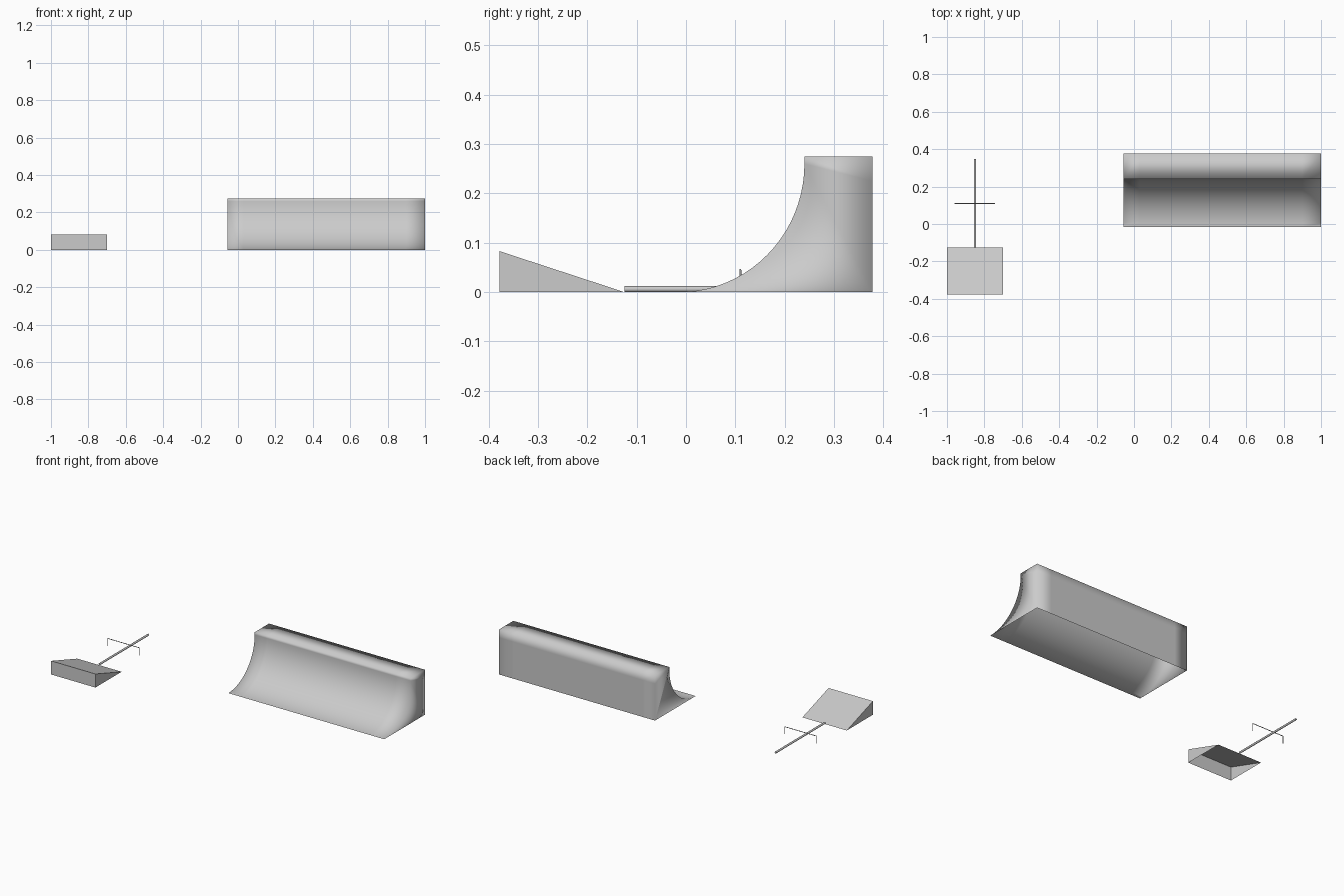
import bpy, bmesh, math
from mathutils import Vector

cube = bpy.data.objects.get("Cube")
if cube:
    bpy.data.objects.remove(cube, do_unlink=True)

# One concrete grey for everything
grey = bpy.data.materials.new("concrete_grey")
grey.use_nodes = True
COLOUR = (0.6, 0.6, 0.6, 1)
grey.diffuse_color = COLOUR
grey.node_tree.nodes["Principled BSDF"].inputs["Base Color"].default_value = COLOUR


def finish(name, bm, smooth=False):
    mesh = bpy.data.meshes.new(name)
    bm.to_mesh(mesh)
    bm.free()
    mesh.materials.append(grey)
    for p in mesh.polygons:
        p.use_smooth = smooth
    obj = bpy.data.objects.new(name, mesh)
    bpy.context.collection.objects.link(obj)
    return obj


def ramp_shell(name, profile, stations, smooth=False):
    """Sweep a (y, z) profile along x, cap the sides, leave the base open."""
    bm = bmesh.new()
    rows = [[bm.verts.new((x, y, z)) for y, z in profile] for x in stations]
    for a, b in zip(rows, rows[1:]):
        for i in range(len(profile) - 1):
            bm.faces.new((a[i], b[i], b[i + 1], a[i + 1]))
    bm.faces.new(rows[0])
    bm.faces.new(rows[-1][::-1])
    return finish(name, bm, smooth)


def rod(bm, start, end, radius, sides):
    start, end = Vector(start), Vector(end)
    axis = end - start
    made = bmesh.ops.create_cone(bm, cap_ends=True, segments=sides, radius1=radius,
                                 radius2=radius, depth=axis.length)["verts"]
    turn = axis.to_track_quat('Z', 'Y').to_matrix()
    for v in made:
        v.co = turn @ v.co + (start + end) / 2


# Quarter pipe with a flat deck on top
STEPS = 20
arc = [(-0.015 + 0.255 * math.sin(t), 0.26 - 0.26 * math.cos(t))
       for t in (math.pi / 2 * i / STEPS for i in range(STEPS + 1))]
deck = [(0.24, 0.275), (0.378, 0.275), (0.378, 0.225), (0.378, 0)]
ramp_shell("quarter_pipe", arc + deck, (-0.055, 0.03, 0.9, 1), smooth=True)

# Small straight kicker, tall side at the front
ramp_shell("kicker_ramp", [(-0.378, 0), (-0.378, 0.083), (-0.125, 0)], (-1, -0.7))

# Long rail lying on the ground behind the kicker
bm = bmesh.new()
rod(bm, (-0.85, -0.125, 0.006), (-0.85, 0.348, 0.006), 0.006, 12)
rail = finish("ground_rail", bm, smooth=True)

# Thin hurdle straddling the rail
bm = bmesh.new()
LEFT, RIGHT, TOP, Y = -0.745, -0.958, 0.045, 0.11
rod(bm, (RIGHT, Y, TOP), (LEFT, Y, TOP), 0.002, 8)
for x in (LEFT, RIGHT):
    rod(bm, (x, Y, 0), (x, Y, TOP), 0.002, 8)
hurdle = finish("hurdle", bm, smooth=True)

# Keep the rod ends crisp
bpy.ops.object.select_all(action='DESELECT')
for obj in (rail, hurdle):
    obj.select_set(True)
    bpy.context.view_layer.objects.active = obj
bpy.ops.object.shade_smooth_by_angle(angle=math.radians(50))
